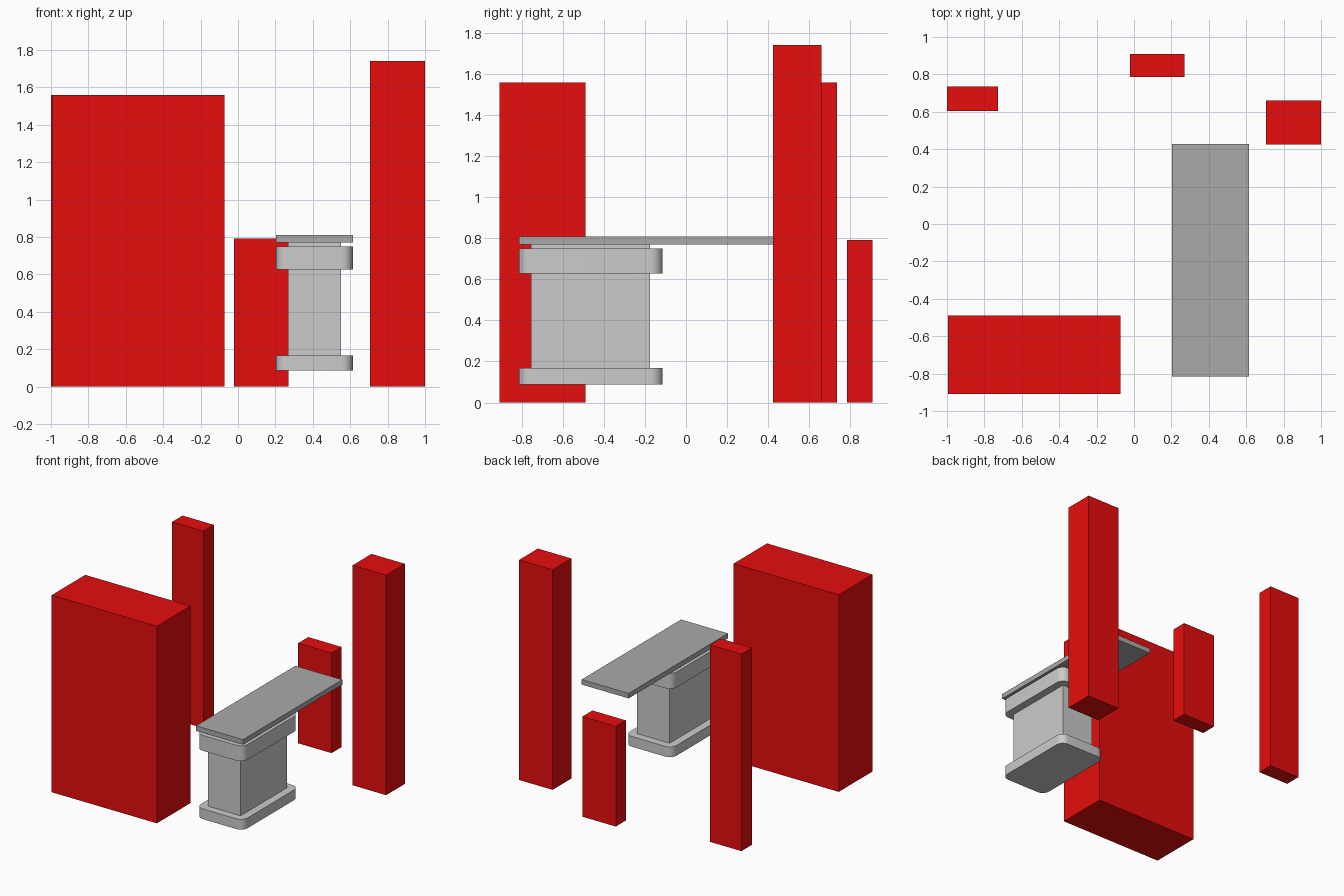
import bpy, bmesh
from math import radians

if "Cube" in bpy.data.objects:
    bpy.data.objects.remove(bpy.data.objects["Cube"])


def make_material(name, rgb):
    mat = bpy.data.materials.new(name)
    mat.diffuse_color = (*rgb, 1.0)
    mat.use_nodes = True
    mat.node_tree.nodes["Principled BSDF"].inputs["Base Color"].default_value = mat.diffuse_color
    return mat


def box(name, x, y, z, mat=None, corner=0.0):
    """Box from (min, max) ranges, optionally with rounded upright corners."""
    bm = bmesh.new()
    bmesh.ops.create_cube(bm, size=1.0)
    for v in bm.verts:
        v.co = [(r[0] + r[1]) / 2 + c * (r[1] - r[0]) for c, r in zip(v.co, (x, y, z))]
    if corner:
        upright = [e for e in bm.edges
                   if abs(e.verts[0].co.z - e.verts[1].co.z) > 1e-4]
        bmesh.ops.bevel(bm, geom=upright, offset=corner, segments=8,
                        profile=0.5, affect='EDGES')
    mesh = bpy.data.meshes.new(name)
    bm.to_mesh(mesh)
    bm.free()
    obj = bpy.data.objects.new(name, mesh)
    bpy.context.collection.objects.link(obj)
    if mat:
        mesh.materials.append(mat)
    if corner:
        bpy.ops.object.select_all(action='DESELECT')
        obj.select_set(True)
        bpy.context.view_layer.objects.active = obj
        bpy.ops.object.shade_smooth_by_angle(angle=radians(30))
    return obj


red = make_material("red", (0.8, 0.004, 0.004))
dark_grey = make_material("dark_grey", (0.4, 0.4, 0.4))

# Red standing blocks around the counter
box("large_block", (-0.995, -0.073), (-0.91, -0.49), (0, 1.56), red)
box("back_left_block", (-1.0, -0.727), (0.605, 0.735), (0, 1.56), red)
box("back_short_block", (-0.022, 0.27), (0.785, 0.91), (0, 0.793), red)
box("right_tall_block", (0.707, 1.0), (0.425, 0.66), (0, 1.742), red)

# Pedestal: column with rounded base plinth and collar
box("pedestal_column", (0.266, 0.552), (-0.756, -0.175), (0.1, 0.77))
for name, z in (("base_plinth", (0.087, 0.168)), ("upper_collar", (0.628, 0.75))):
    box(name, (0.204, 0.614), (-0.815, -0.114), z, corner=0.06)

# Cantilevered counter top
box("counter_top", (0.203, 0.614), (-0.815, 0.428), (0.77, 0.81), dark_grey)
